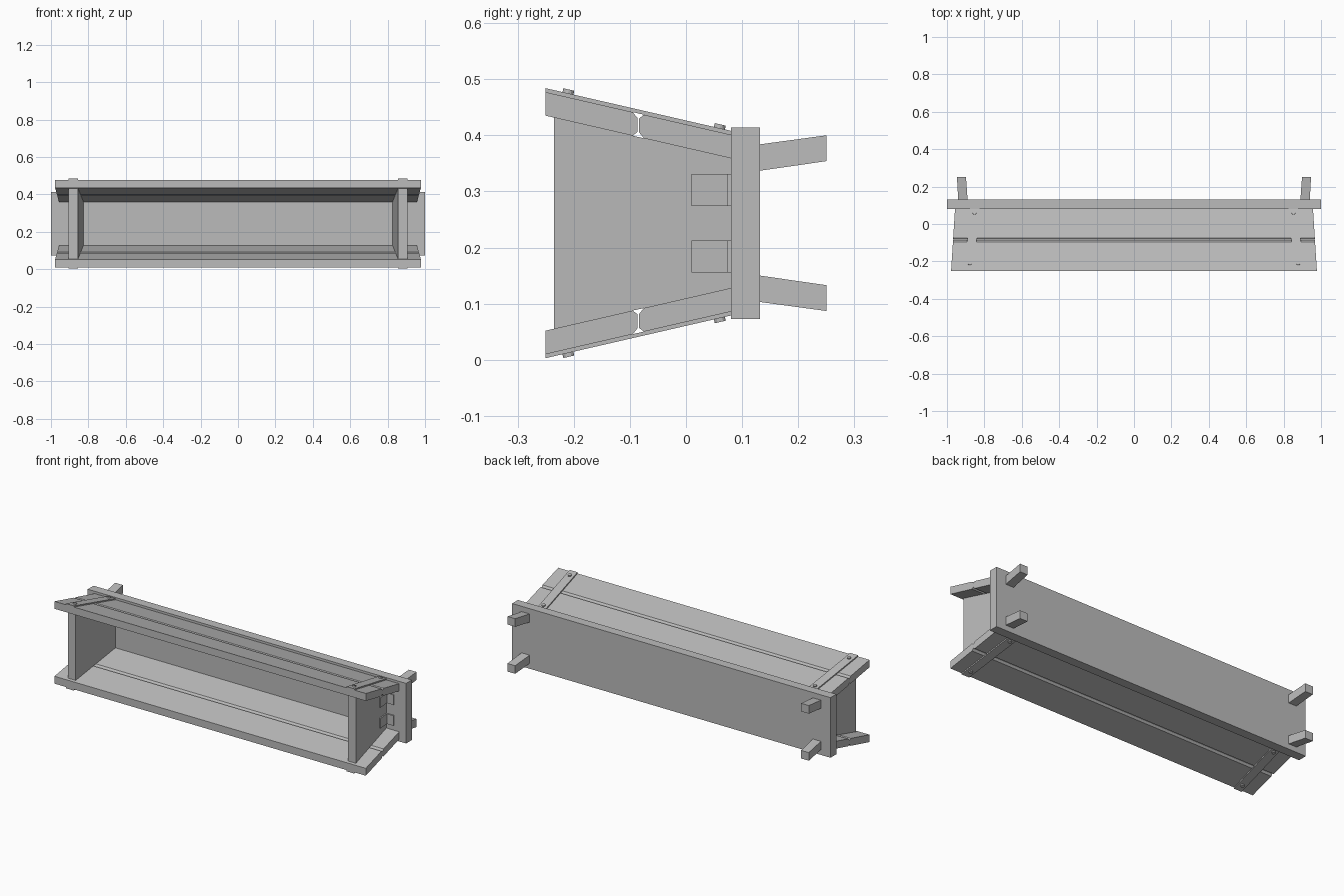
import bpy, bmesh, math
from mathutils import Matrix, Vector

if "Cube" in bpy.data.objects:
    bpy.data.objects.remove(bpy.data.objects["Cube"], do_unlink=True)

MID = 0.2435            # height of the symmetry plane
FRONT, BACK = -0.25, 0.08
SLOPE = -0.23           # fall of the roof boards per unit of y

grey = bpy.data.materials.new("plain_grey")
grey.use_nodes = True
grey.diffuse_color = (0.5, 0.5, 0.5, 1)
grey.node_tree.nodes["Principled BSDF"].inputs["Base Color"].default_value = (0.5, 0.5, 0.5, 1)


def finish(name, bm, flip=1, side=1):
    """Mirror to the chosen side / lower half and make the object."""
    for v in bm.verts:
        v.co.x *= side
        v.co.z = MID + flip * (v.co.z - MID)
    bmesh.ops.recalc_face_normals(bm, faces=bm.faces)
    mesh = bpy.data.meshes.new(name)
    bm.to_mesh(mesh)
    bm.free()
    mesh.materials.append(grey)
    bpy.context.collection.objects.link(bpy.data.objects.new(name, mesh))


def prism(name, profile, low, high, flip=1, side=1):
    """Extrude a (y, z) profile between two x limits that vary with y."""
    bm = bmesh.new()
    ends = [[bm.verts.new((f(y), y, z)) for y, z in profile] for f in (low, high)]
    bm.faces.new(ends[0])
    bm.faces.new(ends[1])
    n = len(profile)
    for i in range(n):
        j = (i + 1) % n
        bm.faces.new((ends[0][i], ends[0][j], ends[1][j], ends[1][i]))
    finish(name, bm, flip, side)


def rect(y0, y1, z0, z1):
    return [(y0, z0), (y1, z0), (y1, z1), (y0, z1)]


def roof(y, drop=0.0):
    """Upper surface of the sloping boards."""
    return 0.477 + SLOPE * (y - FRONT) - drop


def side_x(offset):
    """Splayed end panel plane, offset outward."""
    return lambda y: 0.851 - 0.092 * (y - BACK) + offset


def board_end(y):
    return 0.957 - 0.063 * (y - BACK)


THICK = 0.042
GAP = -0.085
C = 0.009

# back board
prism("back_board", rect(0.08, 0.132, 0.073, 0.414), lambda y: -1, lambda y: 1)

for flip, level in ((1, "top"), (-1, "bottom")):
    # two sloping planks with chamfered edges at the joint
    a, b = GAP - 0.001, GAP + 0.001
    front = [(FRONT, roof(FRONT)), (a - C, roof(a - C)), (a, roof(a, C)),
             (a, roof(a, THICK - C)), (a - C, roof(a - C, THICK)), (FRONT, roof(FRONT, THICK))]
    rear = [(BACK, roof(BACK)), (b + C, roof(b + C)), (b, roof(b, C)),
            (b, roof(b, THICK - C)), (b + C, roof(b + C, THICK)), (BACK, roof(BACK, THICK))]
    for label, profile in (("front", front), ("rear", rear)):
        prism(f"{level}_{label}_plank", profile, lambda y: -board_end(y), board_end, flip)

    for side, hand in ((1, "left"), (-1, "right")):
        # thin strap across the planks
        strap = [(FRONT, roof(FRONT)), (BACK, roof(BACK)),
                 (BACK, roof(BACK, -0.007)), (FRONT, roof(FRONT, -0.007))]
        prism(f"{level}_{hand}_strap", strap, side_x(-0.025), side_x(0.025), flip, side)

        # bolt heads
        for y in (-0.21, 0.06):
            bm = bmesh.new()
            place = Matrix.Translation((side_x(0)(y), y, roof(y, -0.009)))
            tilt = Matrix.Rotation(math.atan(SLOPE), 4, 'X')
            bmesh.ops.create_cone(bm, cap_ends=True, segments=12, radius1=0.01,
                                  radius2=0.01, depth=0.01, matrix=place @ tilt)
            finish(f"{level}_{hand}_bolt", bm, flip, side)

        # flared pegs behind the back board
        peg = [(0.132, 0.337), (0.25, 0.354), (0.25, 0.4), (0.132, 0.384)]
        prism(f"{level}_{hand}_peg", peg, lambda y: 0.89 + 0.07 * (y - 0.132),
              lambda y: 0.94 + 0.055 * (y - 0.132), flip, side)

        # angle bracket joining panel and back board
        prism(f"{level}_{hand}_bracket_side", rect(0.01, 0.08, 0.274, 0.331),
              side_x(0.025), side_x(0.032), flip, side)
        prism(f"{level}_{hand}_bracket_back", rect(0.073, 0.08, 0.274, 0.331),
              side_x(0.025), lambda y: 0.925, flip, side)

# splayed end panels
for side, hand in ((1, "left"), (-1, "right")):
    y0 = -0.235
    top0, top1 = roof(y0, THICK), roof(BACK, THICK)
    panel = [(y0, top0), (BACK, top1), (BACK, 2 * MID - top1), (y0, 2 * MID - top0)]
    prism(f"{hand}_end_panel", panel, side_x(-0.025), side_x(0.025), 1, side)
